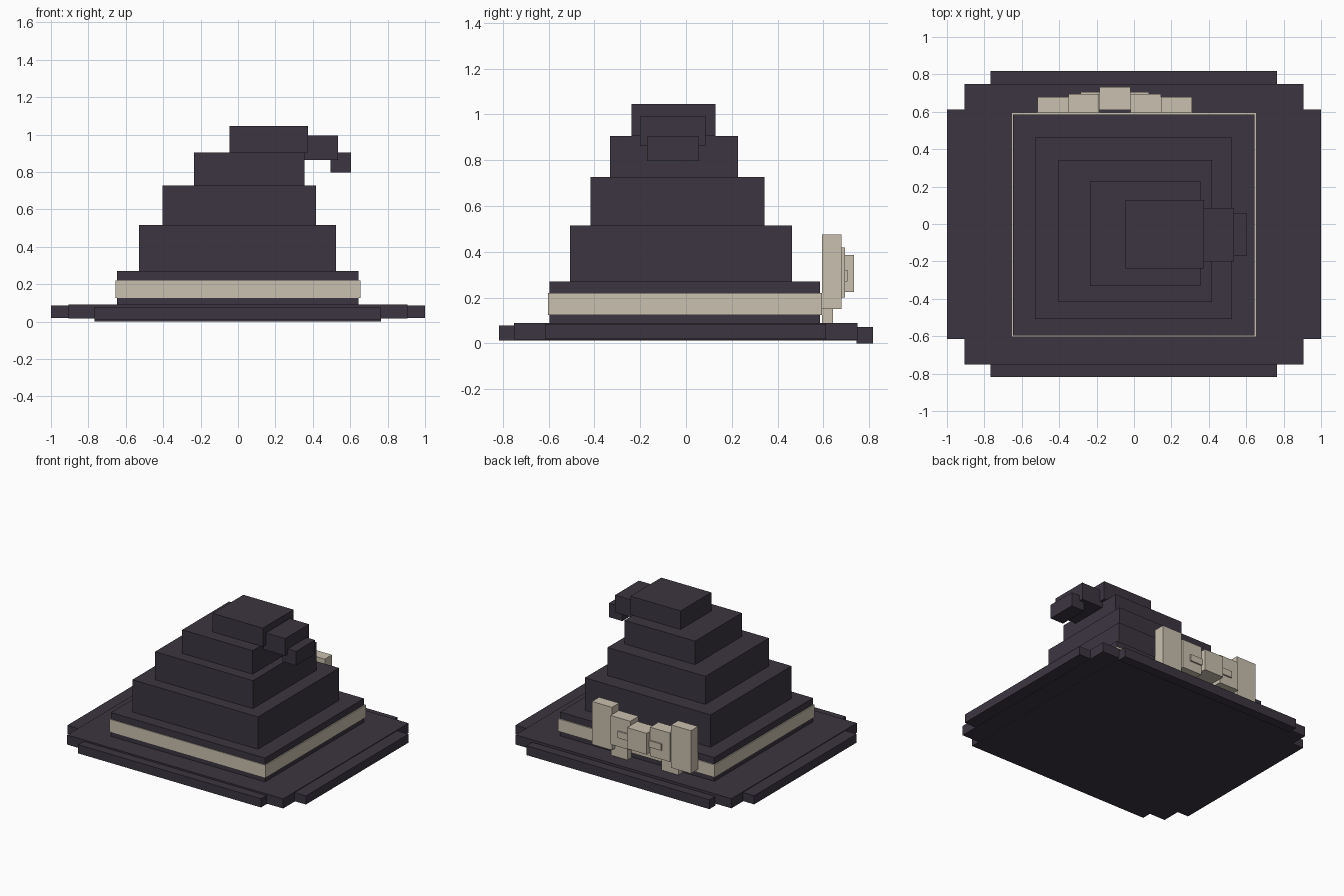
import bpy


def material(name, rgb):
    m = bpy.data.materials.new(name)
    m.diffuse_color = (*rgb, 1)
    return m


DARK = material("dark plum felt", (0.045, 0.036, 0.052))
CREAM = material("cream ribbon", (0.59, 0.53, 0.43))


def box(name, x, y, z, mat):
    """Box from (min, max) ranges on each axis."""
    (x0, x1), (y0, y1), (z0, z1) = x, y, z
    verts = [(a, b, c) for c in (z0, z1) for a, b in
             ((x0, y0), (x1, y0), (x1, y1), (x0, y1))]
    faces = [(3, 2, 1, 0), (4, 5, 6, 7)]
    faces += [(i, (i + 1) % 4, (i + 1) % 4 + 4, i + 4) for i in range(4)]
    me = bpy.data.meshes.new(name)
    me.from_pydata(verts, [], faces)
    me.materials.append(mat)
    ob = bpy.data.objects.new(name, me)
    bpy.context.collection.objects.link(ob)
    return ob


# Brim: overlapping slabs with stepped corners
box("brim_wide", (-1, 1), (-0.615, 0.612), (0.02, 0.085), DARK)
box("brim_middle", (-0.905, 0.905), (-0.752, 0.749), (0.017, 0.09), DARK)
box("brim_front", (-0.768, 0.765), (-0.817, 0.748), (0.012, 0.078), DARK)
box("brim_back", (-0.768, 0.765), (0.745, 0.817), (0, 0.071), DARK)

# Crown: stacked, leaning tiers
tiers = [
    ((-0.647, 0.645), (-0.597, 0.586), (0.08, 0.27)),
    ((-0.53, 0.523), (-0.507, 0.463), (0.27, 0.515)),
    ((-0.403, 0.417), (-0.417, 0.343), (0.515, 0.727)),
    ((-0.235, 0.355), (-0.332, 0.228), (0.727, 0.905)),
    ((-0.045, 0.375), (-0.239, 0.129), (0.905, 1.045)),
]
for i, t in enumerate(tiers):
    box(f"crown_tier_{i + 1}", *t, DARK)

# Drooping tip
box("tip_upper", (0.3, 0.535), (-0.2, 0.086), (0.863, 0.994), DARK)
box("tip_lower", (0.494, 0.605), (-0.17, 0.057), (0.797, 0.904), DARK)

# Ribbon band
box("hat_band", (-0.656, 0.654), (-0.603, 0.595), (0.125, 0.22), CREAM)

# Bow on the back, mirrored about its own centre
BOW_X = -0.103
half_parts = [
    ("bow_loop_outer", (0.248, 0.414), (0.595, 0.68), (0.15, 0.475)),
    ("bow_loop_inner", (0.083, 0.248), (0.595, 0.695), (0.2, 0.419)),
    ("bow_tail", (0.143, 0.283), (0.595, 0.643), (0.09, 0.26)),
    ("bow_crease", (0.07, 0.183), (0.61, 0.706), (0.271, 0.321)),
]
for name, (a, b), y, z in half_parts:
    box(name + "_right", (BOW_X + a, BOW_X + b), y, z, CREAM)
    box(name + "_left", (BOW_X - b, BOW_X - a), y, z, CREAM)
box("bow_knot", (-0.184, -0.02), (0.61, 0.733), (0.225, 0.386), CREAM)
